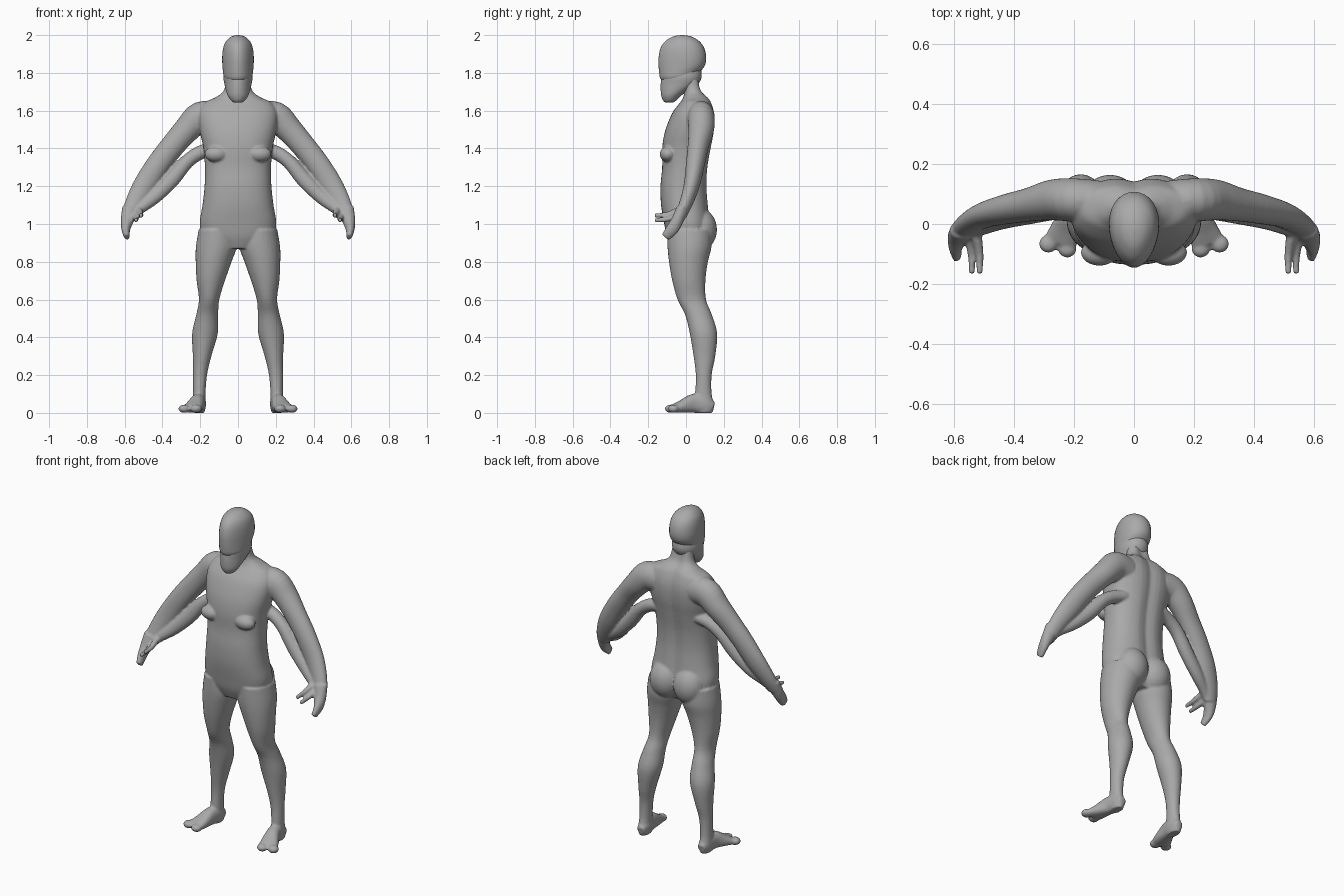
import bpy, bmesh, math
from mathutils import Vector, Matrix

grey = bpy.data.materials.new("plain grey")
grey.diffuse_color = (0.4, 0.4, 0.4, 1)

X, Y, Z = Vector((1, 0, 0)), Vector((0, 1, 0)), Vector((0, 0, 1))


def resample(keys, steps=4):
    """Catmull-Rom through key rows of any length."""
    out = []
    n = len(keys)
    for i in range(n - 1):
        a, b, c, d = (keys[min(max(j, 0), n - 1)] for j in (i - 1, i, i + 1, i + 2))
        for s in range(steps):
            t = s / steps
            out.append([0.5 * (2 * q + (r - p) * t + (2 * p - 5 * q + 4 * r - w) * t * t
                               + (3 * q - p - 3 * r + w) * t ** 3)
                        for p, q, r, w in zip(a, b, c, d)])
    out.append(list(keys[-1]))
    return out


def sweep(bm, keys, ref=Y, flat=False, side=1, power=2.0, taper=0.0, groove=0.0, sides=32):
    """Closed tube through rows (x, y, z, radius_a, radius_b), optionally mirrored."""
    rows = resample(keys)
    rings = []
    for i, (x, y, z, ra, rb) in enumerate(rows):
        p0, p1 = rows[max(i - 1, 0)], rows[min(i + 1, len(rows) - 1)]
        t = Z if flat else (Vector(p1[:3]) - Vector(p0[:3])).normalized()
        u = ref.cross(t).normalized()
        v = t.cross(u)
        ring = []
        for k in range(sides):
            a = 2 * math.pi * k / sides
            c, s = math.cos(a), math.sin(a)
            c = math.copysign(abs(c) ** (2 / power), c)
            s = math.copysign(abs(s) ** (2 / power), s)
            co = Vector((x, y, z)) + u * ra * c * (1 + taper * s) + v * rb * s
            if s > 0:  # spine hollow
                co.y -= groove * math.exp(-(co.x / 0.035) ** 2)
            co.x *= side
            ring.append(bm.verts.new(co))
        rings.append(ring)
    for r0, r1 in zip(rings, rings[1:]):
        for k in range(sides):
            j = (k + 1) % sides
            bm.faces.new((r0[k], r0[j], r1[j], r1[k]))
    bm.faces.new(rings[0])
    bm.faces.new(rings[-1])


def upright(bm, rows, **kw):
    """Rows (z, x_centre, half_width, y_front, y_back) stacked as level rings."""
    sweep(bm, [(x, (f + b) / 2, z, w, (b - f) / 2) for z, x, w, f, b in rows], flat=True, **kw)


def ball(bm, c, r):
    bmesh.ops.create_uvsphere(bm, u_segments=24, v_segments=16, radius=1,
                              matrix=Matrix.Translation(c) @ Matrix.Diagonal((*r, 1)))


def finish(bm, name, voxel=None):
    bmesh.ops.recalc_face_normals(bm, faces=bm.faces)
    me = bpy.data.meshes.new(name)
    for f in bm.faces:
        f.smooth = True
    bm.to_mesh(me)
    bm.free()
    me.materials.append(grey)
    ob = bpy.data.objects.new(name, me)
    bpy.context.collection.objects.link(ob)
    if voxel:
        m = ob.modifiers.new("fuse", 'REMESH')
        m.mode, m.voxel_size, m.use_smooth_shade = 'VOXEL', voxel, True
        m = ob.modifiers.new("soften", 'SMOOTH')
        m.factor, m.iterations = 0.5, 4
    return ob


body = bmesh.new()

# torso and neck
upright(body, [
    (0.87, 0, 0.10, -0.075, 0.10), (0.93, 0, 0.18, -0.10, 0.125), (1.0, 0, 0.203, -0.115, 0.13),
    (1.1, 0, 0.188, -0.132, 0.12), (1.2, 0, 0.177, -0.135, 0.113), (1.3, 0, 0.175, -0.126, 0.118),
    (1.4, 0, 0.183, -0.126, 0.135), (1.48, 0, 0.20, -0.114, 0.15), (1.55, 0, 0.21, -0.09, 0.155),
    (1.6, 0, 0.205, -0.065, 0.15), (1.645, 0, 0.175, -0.03, 0.135), (1.67, 0, 0.12, -0.015, 0.12),
    (1.71, 0, 0.073, -0.01, 0.085), (1.80, 0, 0.06, -0.03, 0.07)],
    power=2.35, groove=0.014, sides=48)

for s in (1, -1):
    # leg
    upright(body, [
        (0.97, 0.11, 0.098, -0.10, 0.135), (0.88, 0.115, 0.108, -0.098, 0.135),
        (0.8, 0.129, 0.095, -0.09, 0.116), (0.7, 0.144, 0.075, -0.073, 0.103),
        (0.6, 0.153, 0.054, -0.045, 0.106), (0.52, 0.163, 0.058, -0.005, 0.137),
        (0.42, 0.175, 0.068, 0.02, 0.165), (0.3, 0.19, 0.049, 0.04, 0.155),
        (0.2, 0.201, 0.037, 0.052, 0.136), (0.1, 0.205, 0.033, 0.048, 0.136),
        (0.04, 0.206, 0.035, 0.04, 0.15), (0.0, 0.206, 0.028, 0.05, 0.14)], side=s)
    # foot and toes
    sweep(body, [(0.205, 0.145, 0.03, 0.022, 0.026), (0.205, 0.1, 0.045, 0.036, 0.045),
                 (0.213, 0.04, 0.05, 0.038, 0.05), (0.23, -0.02, 0.034, 0.049, 0.034),
                 (0.247, -0.065, 0.022, 0.056, 0.021)], ref=Z, side=s, power=2.4)
    for x, y in ((0.222, -0.082), (0.285, -0.066)):
        ball(body, (s * x, y, 0.022), (0.031, 0.03, 0.022))
    # buttock and chest muscle
    ball(body, (s * 0.08, 0.076, 0.97), (0.095, 0.088, 0.11))
    ball(body, (s * 0.115, -0.095, 1.37), (0.062, 0.044, 0.042))
    # arm
    sweep(body, [
        (0.12, 0.075, 1.565, 0.08, 0.07), (0.20, 0.08, 1.565, 0.082, 0.072),
        (0.27, 0.08, 1.5, 0.07, 0.068), (0.345, 0.065, 1.415, 0.064, 0.056),
        (0.42, 0.05, 1.32, 0.062, 0.05), (0.495, 0.03, 1.205, 0.06, 0.042),
        (0.548, 0.0, 1.11, 0.05, 0.035), (0.575, -0.03, 1.04, 0.042, 0.03)], side=s)
    # lower strand of the arm
    sweep(body, [
        (0.13, 0.07, 1.40, 0.035, 0.04), (0.20, 0.06, 1.378, 0.037, 0.037),
        (0.27, 0.05, 1.33, 0.037, 0.037), (0.35, 0.035, 1.235, 0.041, 0.036),
        (0.44, 0.015, 1.145, 0.037, 0.033), (0.515, -0.012, 1.085, 0.03, 0.028),
        (0.55, -0.03, 1.05, 0.025, 0.025)], side=s)
    # hand
    sweep(body, [
        (0.567, -0.02, 1.08, 0.048, 0.032), (0.586, -0.045, 1.02, 0.035, 0.032),
        (0.594, -0.075, 0.97, 0.023, 0.033), (0.588, -0.11, 0.93, 0.014, 0.024)], side=s)
    # fingers
    for x, z in ((0.54, 1.02), (0.514, 1.045)):
        sweep(body, [(x + 0.012, -0.03, z + 0.03, 0.019, 0.019), (x, -0.10, z + 0.005, 0.014, 0.014),
                     (x, -0.165, z, 0.010, 0.012)], ref=Z, side=s, sides=16)
finish(body, "body", voxel=0.0065)

# jaw, wrapping round to the nape
jaw = bmesh.new()
upright(jaw, [
    (1.643, 0, 0.022, -0.11, -0.07), (1.655, 0, 0.038, -0.122, -0.05), (1.68, 0, 0.054, -0.131, -0.025),
    (1.71, 0, 0.064, -0.134, 0.02), (1.74, 0, 0.071, -0.134, 0.064), (1.78, 0, 0.077, -0.13, 0.083),
    (1.83, 0, 0.068, -0.12, 0.078)], taper=0.12)
finish(jaw, "jaw")

# skull
head = bmesh.new()
upright(head, [
    (1.755, 0, 0.05, -0.125, 0.0), (1.775, 0, 0.072, -0.138, 0.04), (1.81, 0, 0.079, -0.143, 0.078),
    (1.84, 0, 0.082, -0.145, 0.1), (1.88, 0, 0.083, -0.145, 0.107), (1.925, 0, 0.079, -0.137, 0.099),
    (1.96, 0, 0.068, -0.117, 0.078), (1.985, 0, 0.046, -0.085, 0.045), (1.996, 0, 0.025, -0.055, 0.015),
    (2.0, 0, 0.004, -0.025, -0.015)], taper=0.15)
finish(head, "head")
